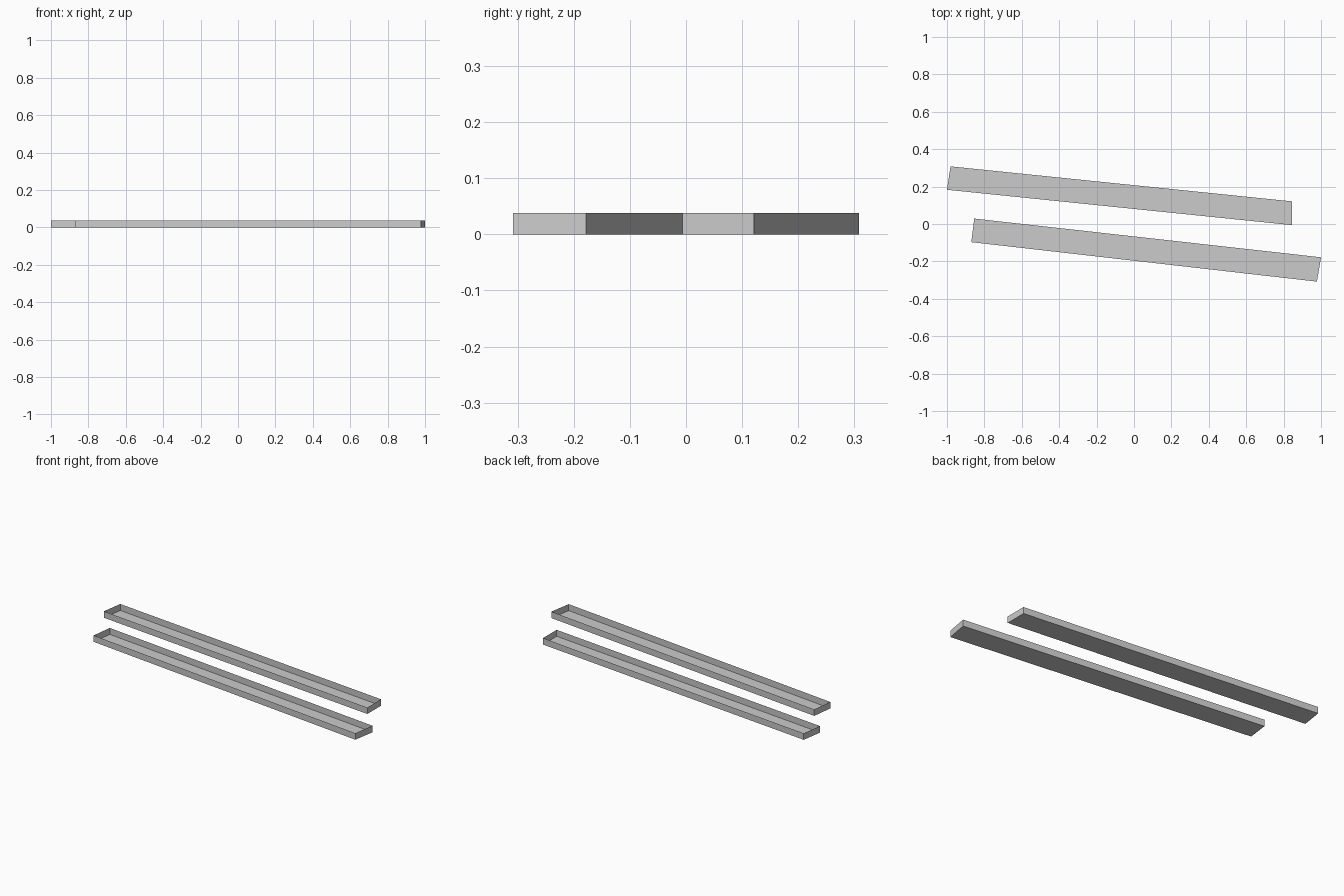
import bpy, bmesh

if "Cube" in bpy.data.objects:
    bpy.data.objects.remove(bpy.data.objects["Cube"])

HEIGHT = 0.038


def open_tray(name, corners):
    """Thin sheet tray: flat floor with upright walls around its outline."""
    bm = bmesh.new()
    floor = bm.faces.new([bm.verts.new((x, y, 0)) for x, y in corners])
    rim = bmesh.ops.extrude_edge_only(bm, edges=floor.edges[:])
    top = [g for g in rim["geom"] if isinstance(g, bmesh.types.BMVert)]
    bmesh.ops.translate(bm, verts=top, vec=(0, 0, HEIGHT))
    bmesh.ops.recalc_face_normals(bm, faces=bm.faces[:])
    # floor should face down, walls outward
    floor.normal_update()
    if floor.normal.z > 0:
        bmesh.ops.reverse_faces(bm, faces=bm.faces[:])
    mesh = bpy.data.meshes.new(name)
    bm.to_mesh(mesh)
    bm.free()
    obj = bpy.data.objects.new(name, mesh)
    bpy.context.collection.objects.link(obj)
    return obj


# Two slanted, staggered trays
open_tray("back_tray", [(-1.0, 0.183), (0.845, -0.006), (0.845, 0.121), (-0.981, 0.308)])
open_tray("front_tray", [(-0.87, -0.097), (0.978, -0.308), (1.0, -0.178), (-0.854, 0.029)])
